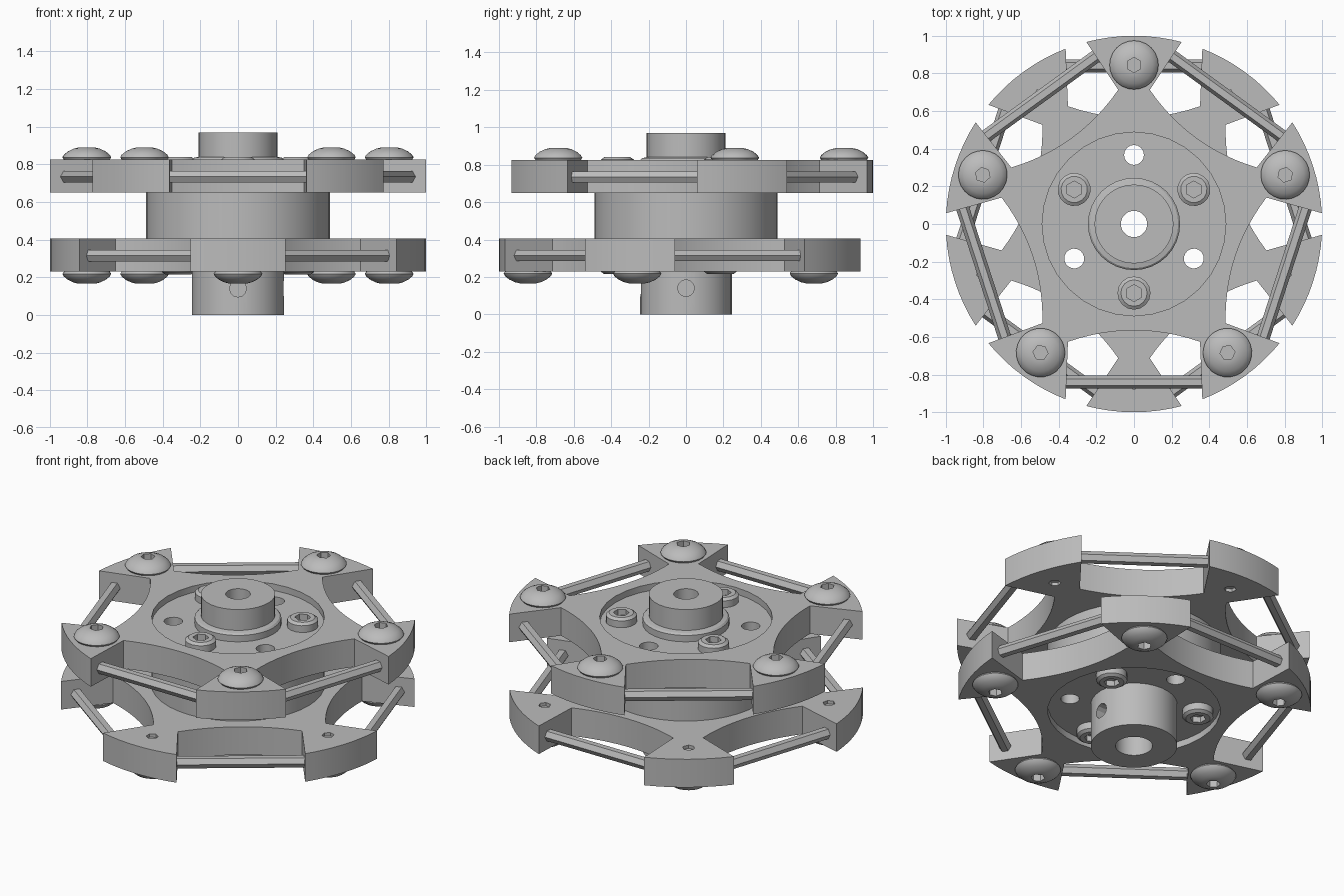
import bpy, bmesh
from math import sin, cos, pi, radians
from mathutils import Matrix

cube = bpy.data.objects.get("Cube")
if cube:
    bpy.data.objects.remove(cube, do_unlink=True)

metal = bpy.data.materials.new("grey metal")
metal.use_nodes = True
grey = (0.5, 0.5, 0.5, 1)
metal.diffuse_color = grey
metal.node_tree.nodes["Principled BSDF"].inputs["Base Color"].default_value = grey

ARM = 2 * pi / 5


def turn(angle, axis="Z"):
    return Matrix.Rotation(angle, 4, axis)


def move(x, y, z):
    return Matrix.Translation((x, y, z))


def make(name, bm, matrix=None):
    bmesh.ops.recalc_face_normals(bm, faces=bm.faces)
    if matrix:
        bm.transform(matrix)
    mesh = bpy.data.meshes.new(name)
    bm.to_mesh(mesh)
    bm.free()
    mesh.materials.append(metal)
    obj = bpy.data.objects.new(name, mesh)
    bpy.context.collection.objects.link(obj)
    return obj


def lathe(name, profile, sides=32, matrix=None):
    """Solid of revolution about z from (radius, height) pairs, capped at both ends."""
    bm = bmesh.new()
    rings = [[bm.verts.new((r * cos(2 * pi * i / sides), r * sin(2 * pi * i / sides), z))
              for i in range(sides)] for r, z in profile]
    for low, high in zip(rings, rings[1:]):
        for i in range(sides):
            j = (i + 1) % sides
            bm.faces.new((low[i], low[j], high[j], high[i]))
    bm.faces.new(rings[0])
    bm.faces.new(rings[-1])
    return make(name, bm, matrix)


def cylinder(name, r, z0, z1, sides=32, matrix=None):
    return lathe(name, [(r, z0), (r, z1)], sides, matrix)


def cut(obj, cutters):
    bpy.context.view_layer.objects.active = obj
    for cutter in cutters:
        mod = obj.modifiers.new("cut", "BOOLEAN")
        mod.operation = "DIFFERENCE"
        mod.solver = "EXACT"
        mod.object = cutter
        bpy.ops.object.modifier_apply(modifier=mod.name)
        bpy.data.objects.remove(cutter, do_unlink=True)


def smooth(obj):
    bpy.ops.object.select_all(action="DESELECT")
    obj.select_set(True)
    bpy.context.view_layer.objects.active = obj
    bpy.ops.object.shade_smooth_by_angle(angle=radians(25))


def star_plate(name, z0, z1, start):
    """Five flared arms with a curved roller pocket between each pair."""
    bm = bmesh.new()
    verts = []
    for k in range(5):
        a = start + k * ARM
        for i in range(-4, 5):
            t = a + radians(14.7) * i / 4
            verts.append(bm.verts.new((cos(t), sin(t), z0)))
        b = a + ARM / 2
        for i in range(-6, 7):
            u = i / 6
            side, out = 0.351 * u, 0.565 + 0.061 * u * u
            verts.append(bm.verts.new((out * cos(b) - side * sin(b),
                                       out * sin(b) + side * cos(b), z0)))
    face = bm.faces.new(verts)
    new = bmesh.ops.extrude_face_region(bm, geom=[face])["geom"]
    bmesh.ops.translate(bm, vec=(0, 0, z1 - z0),
                        verts=[v for v in new if isinstance(v, bmesh.types.BMVert)])
    return make(name, bm)


# Star plates, each with axles and domed bolts
for level, z0, z1, start, outward in (("upper", 0.65, 0.825, pi / 2, 1),
                                      ("lower", 0.23, 0.405, -pi / 2, -1)):
    plate = star_plate(level + "_star_plate", z0, z1, start)
    outer, inner = (z1, z0) if outward > 0 else (z0, z1)
    cutters = [cylinder("cutter", 0.488, z0 - 0.1, z1 + 0.1)]
    for k in range(5):
        spot = turn(start + k * ARM) @ move(0.845, 0, inner)
        cutters.append(cylinder("cutter", 0.035, -0.02, 0.02, 6, spot))
    cut(plate, cutters)
    smooth(plate)

    for k in range(5):
        a = start + k * ARM
        cylinder(f"{level}_axle_{k + 1}", 0.035, -0.4, 0.4, 6,
                 turn(a + ARM / 2) @ move(0.84, 0, (z0 + z1) / 2 - 0.003) @ turn(pi / 2, "X"))
        place = turn(a) @ move(0.845, 0, outer)
        if outward < 0:
            place = place @ turn(pi, "X")
        bolt = lathe(f"{level}_dome_bolt_{k + 1}",
                     [(0.115, -0.01), (0.13, 0.012), (0.122, 0.026), (0.1, 0.044),
                      (0.07, 0.058), (0.045, 0.064)], 24, place)
        cut(bolt, [cylinder("cutter", 0.04, 0.015, 0.1, 6, place)])
        smooth(bolt)

# Central hub with the shaft bore and three through holes
hub = cylinder("hub", 0.49, 0.27, 0.785, 40)
cutters = [cylinder("cutter", 0.105, 0.1, 0.9)]
for k in range(3):
    cutters.append(cylinder("cutter", 0.053, 0.1, 0.9, 16,
                            turn(pi / 2 + k * 2 * pi / 3) @ move(0.367, 0, 0)))
cut(hub, cutters)
smooth(hub)

# Upper boss with its collar
boss = lathe("upper_boss", [(0.245, 0.775), (0.245, 0.825), (0.235, 0.835),
                            (0.21, 0.84), (0.21, 0.97)], 32)
cut(boss, [cylinder("cutter", 0.07, 0.6, 1.1, 24)])
smooth(boss)

# Lower boss with two set screw holes
boss = cylinder("lower_boss", 0.245, 0, 0.28)
set_holes = [cylinder("cutter", 0.045, 0.17, 0.4, 12, move(0, 0, 0.14) @ turn(a) @ turn(pi / 2, "Y"))
             for a in (-pi / 2, 0)]
cut(boss, [cylinder("cutter", 0.105, -0.1, 0.5)] + set_holes)
smooth(boss)

# Socket head screws on both faces of the hub
for level, z, flip in (("upper", 0.785, 0), ("lower", 0.27, pi)):
    for k in range(3):
        place = turn(pi / 6 + k * 2 * pi / 3) @ move(0.367, 0, z) @ turn(flip, "X")
        screw = lathe(f"{level}_hub_screw_{k + 1}",
                      [(0.088, -0.01), (0.088, 0.042), (0.07, 0.055)], 16, place)
        cut(screw, [cylinder("cutter", 0.045, 0.02, 0.1, 6, place)])
        smooth(screw)
